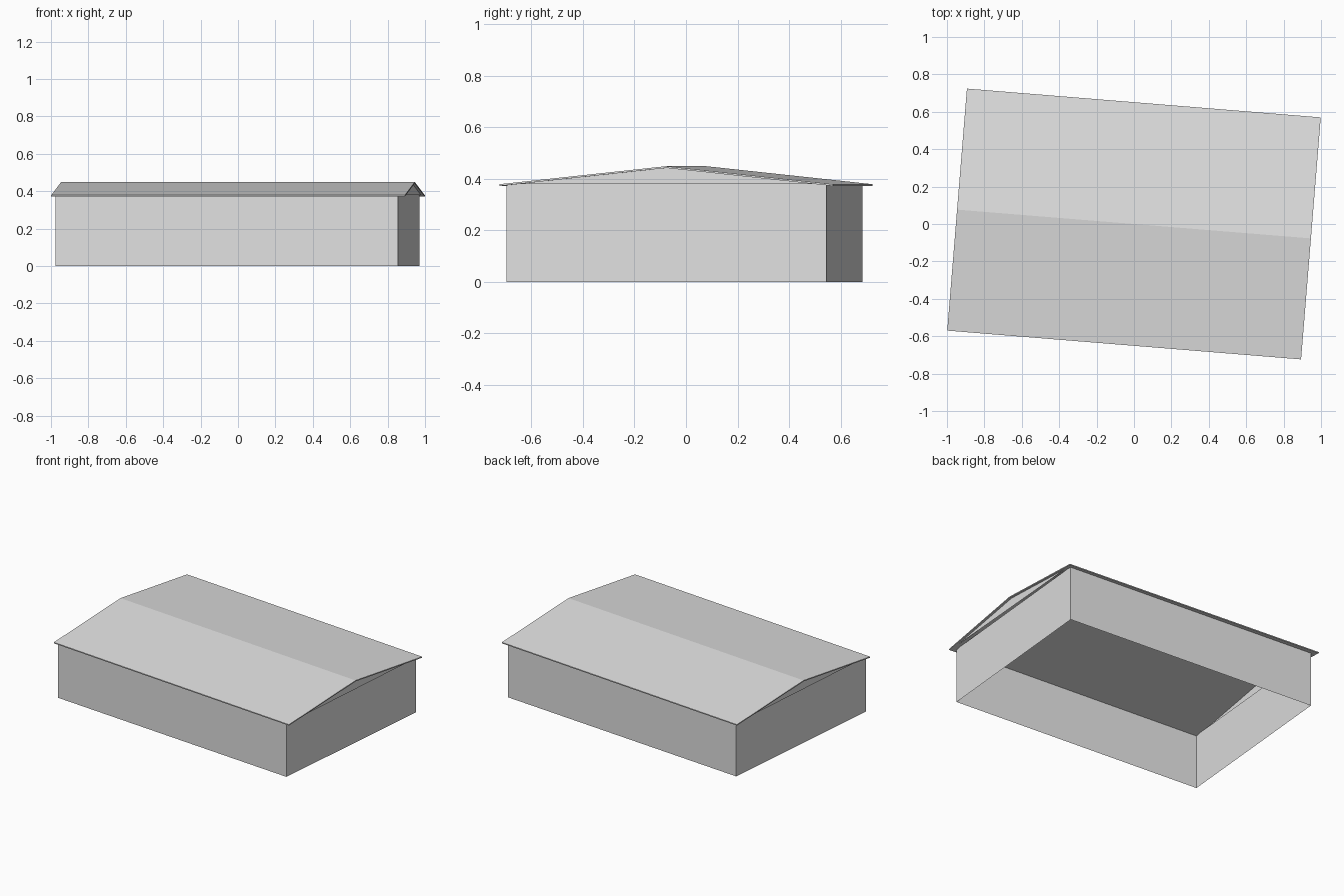
import bpy
import bmesh
from math import radians
from mathutils import Matrix, Vector

cube = bpy.data.objects.get("Cube")
if cube:
    bpy.data.objects.remove(cube, do_unlink=True)

GREY = (0.75, 0.75, 0.75, 1.0)
grey = bpy.data.materials.new("light_grey")
grey.use_nodes = True
grey.diffuse_color = GREY
grey.node_tree.nodes["Principled BSDF"].inputs["Base Color"].default_value = GREY

TURN = Matrix.Rotation(radians(-4.65), 4, "Z")
EAVE, RIDGE, THICK = 0.379, 0.449, 0.007
HALF_LENGTH, HALF_WIDTH = 0.949, 0.649


def finish(name, bm):
    mesh = bpy.data.meshes.new(name)
    bm.to_mesh(mesh)
    bm.free()
    mesh.materials.append(grey)
    obj = bpy.data.objects.new(name, mesh)
    bpy.context.collection.objects.link(obj)
    return obj


def sweep(name, points, offset, caps=True):
    """Extrude a closed outline; open ends when caps is False."""
    bm = bmesh.new()
    start = [bm.verts.new(p) for p in points]
    end = [bm.verts.new(Vector(p) + Vector(offset)) for p in points]
    n = len(points)
    for i in range(n):
        j = (i + 1) % n
        bm.faces.new((start[i], start[j], end[j], end[i]))
    if caps:
        bm.faces.new(start[::-1])
        bm.faces.new(end)
        bmesh.ops.recalc_face_normals(bm, faces=bm.faces)
    return finish(name, bm)


# Walls: a slightly skewed outline, open below and above
corners = [(-0.975, -0.558, 0), (0.855, -0.697, 0),
           (0.971, 0.545, 0), (-0.861, 0.685, 0)]
sweep("walls", corners, (0, 0, EAVE), caps=False)

# Two thin roof slopes meeting at the ridge
for side, label in ((-1, "front"), (1, "back")):
    x, y = -HALF_LENGTH, side * HALF_WIDTH
    profile = [(x, y, EAVE - THICK), (x, y, EAVE),
               (x, 0, RIDGE), (x, 0, RIDGE - THICK)]
    roof = sweep(label + "_roof_slope", profile, (2 * HALF_LENGTH, 0, 0))
    roof.data.transform(TURN)

# Gable triangles, set just outside the end walls
for side, label in ((-1, "right"), (1, "left")):
    bm = bmesh.new()
    x = side * 0.934
    pts = [(x, -0.6, EAVE + 0.001), (x, 0.6, EAVE + 0.001), (x, 0, RIDGE - THICK)]
    bm.faces.new([bm.verts.new(p) for p in pts[::side]])
    gable = finish(label + "_gable", bm)
    gable.data.transform(TURN)
